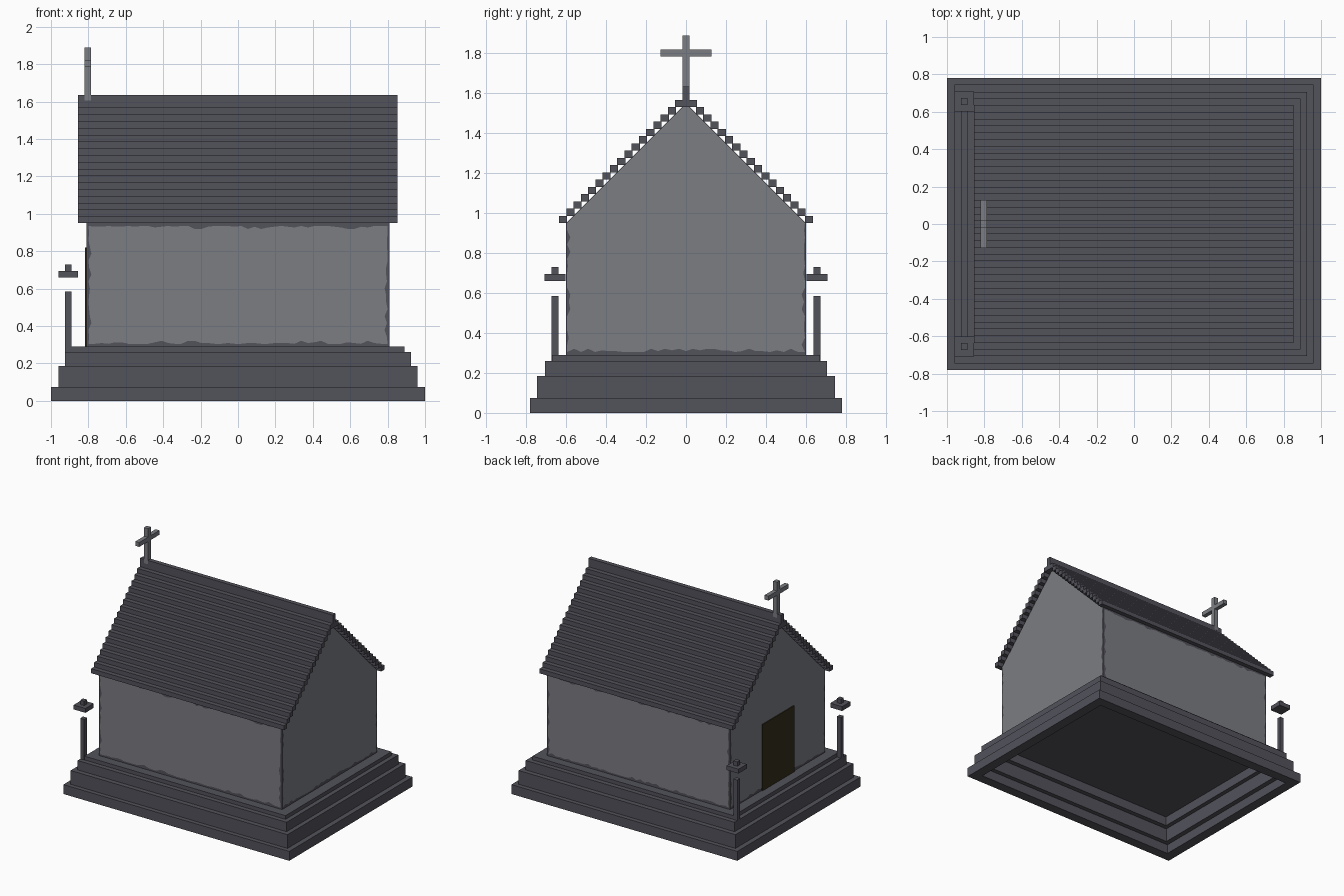
import bpy
import random
from mathutils import Vector

random.seed(4)
if "Cube" in bpy.data.objects:
    bpy.data.objects.remove(bpy.data.objects["Cube"], do_unlink=True)


def material(name, rgb):
    m = bpy.data.materials.new(name)
    m.use_nodes = True
    m.diffuse_color = (*rgb, 1)
    m.node_tree.nodes["Principled BSDF"].inputs["Base Color"].default_value = (*rgb, 1)
    return m


STONE = material("dark slate stone", (0.085, 0.085, 0.105))
PLASTER = material("grey plaster", (0.20, 0.205, 0.225))
WOOD = material("dark brown wood", (0.035, 0.026, 0.011))


def mesh_object(name, verts, faces, mat):
    me = bpy.data.meshes.new(name)
    me.from_pydata(verts, [], faces)
    me.materials.append(mat)
    ob = bpy.data.objects.new(name, me)
    bpy.context.collection.objects.link(ob)
    return ob


def prism(name, outline, x0, x1, mat):
    """Extrude a (y, z) outline along x."""
    n = len(outline)
    verts = [(x, y, z) for x in (x0, x1) for y, z in outline]
    faces = [tuple(reversed(range(n))), tuple(range(n, 2 * n))]
    faces += [(i, (i + 1) % n, n + (i + 1) % n, n + i) for i in range(n)]
    return mesh_object(name, verts, faces, mat)


def box(name, x0, x1, y0, y1, z0, z1, mat):
    return prism(name, [(y0, z0), (y1, z0), (y1, z1), (y0, z1)], x0, x1, mat)


def ring(name, hx, hy, z0, z1, width, mat):
    """Open rectangular frame of a plinth step."""
    loops = [(hx, hy, z0), (hx, hy, z1), (hx - width, hy - width, z1), (hx - width, hy - width, z0)]
    verts = [(sx * a, sy * b, z) for a, b, z in loops
             for sx, sy in ((-1, -1), (1, -1), (1, 1), (-1, 1))]
    faces = []
    for k in range(4):
        p, q = 4 * k, 4 * ((k + 1) % 4)
        faces += [(p + i, p + (i + 1) % 4, q + (i + 1) % 4, q + i) for i in range(4)]
    return mesh_object(name, verts, faces, mat)


def worn_panel(name, corners, worn, place):
    """Plaster sheet: the worn edges of the outline are ragged."""
    pts = []
    n = len(corners)
    for k in range(n):
        a, b = Vector(corners[k]), Vector(corners[(k + 1) % n])
        d = b - a
        inward = Vector((-d.y, d.x)).normalized()
        steps = max(2, int(d.length / 0.035)) if k in worn else 1
        pts.append(a)
        for i in range(1, steps):
            pts.append(a + d * (i / steps) + inward * random.choice((0, 0, 0.004, 0.008, 0.016)))
    return mesh_object(name, [place(p.x, p.y) for p in pts], [tuple(range(len(pts)))], PLASTER)


# Stepped hollow plinth
ring("plinth_step_1", 1.0, 0.78, 0, 0.075, 0.08, STONE)
ring("plinth_step_2", 0.96, 0.745, 0.075, 0.185, 0.08, STONE)
ring("plinth_step_3", 0.925, 0.707, 0.185, 0.26, 0.08, STONE)
box("plinth_floor", -0.89, 0.89, -0.67, 0.67, 0.26, 0.29, STONE)

# Wall core with gables
WX, WY, FLOOR, EAVE = 0.81, 0.6, 0.29, 0.95
PEAK = EAVE + WY
prism("wall_core", [(-WY, FLOOR), (WY, FLOOR), (WY, EAVE), (0, PEAK), (-WY, EAVE)], -WX, WX, STONE)

# Plaster sheets on the four walls
LIFT = 0.003
side = [(-0.8, 0.305), (0.8, 0.305), (0.8, 0.935), (-0.8, 0.935)]
gable = [(-0.595, 0.305), (0.595, 0.305), (0.595, EAVE), (0, PEAK - 0.005), (-0.595, EAVE)]
for s, label in ((-1, "front"), (1, "back")):
    worn_panel(label + "_plaster", side, (0, 1, 2, 3), lambda u, z: (-s * u, s * (WY + LIFT), z))
for s, label in ((-1, "right"), (1, "left")):
    worn_panel(label + "_plaster", gable, (0, 1, 4), lambda u, z: (s * (WX + LIFT), s * u, z))

# Door on the right gable
box("door", -WX - 0.009, -WX, -0.2, 0.2, FLOOR, 0.82, WOOD)

# Stepped roof courses, mirrored about the ridge
ROWS, OUTER, RIDGE, RISE = 17, 0.635, 0.0175, 0.0363
run = (OUTER - RIDGE) / ROWS
for i in range(ROWS):
    y, z = OUTER - run * i, EAVE + RISE * i
    for s, label in ((-1, "front"), (1, "back")):
        lo, hi = sorted((s * y, s * (y - run - 0.004)))
        box(f"{label}_roof_course_{i + 1}", -0.855, 0.852, lo, hi, z, z + RISE, STONE)
top = EAVE + RISE * ROWS
box("roof_ridge", -0.855, 0.852, -RIDGE, RIDGE, top - RISE, 1.635, STONE)

# Cross above the door end
box("cross_upright", -0.82, -0.785, -0.0185, 0.0185, 1.605, 1.89, PLASTER)
box("cross_arm", -0.8195, -0.7855, -0.128, 0.128, 1.785, 1.82, PLASTER)

# Lamp posts with floating caps
for s, label in ((-1, "front"), (1, "back")):
    def lamp_part(part, half, z0, z1):
        box(f"{label}_lamp_{part}", -0.908 - half, -0.908 + half,
            s * 0.655 - half, s * 0.655 + half, z0, z1, STONE)
    lamp_part("post", 0.0175, 0.26, 0.585)
    lamp_part("cap", 0.0525, 0.66, 0.695)
    lamp_part("knob", 0.0175, 0.695, 0.73)
